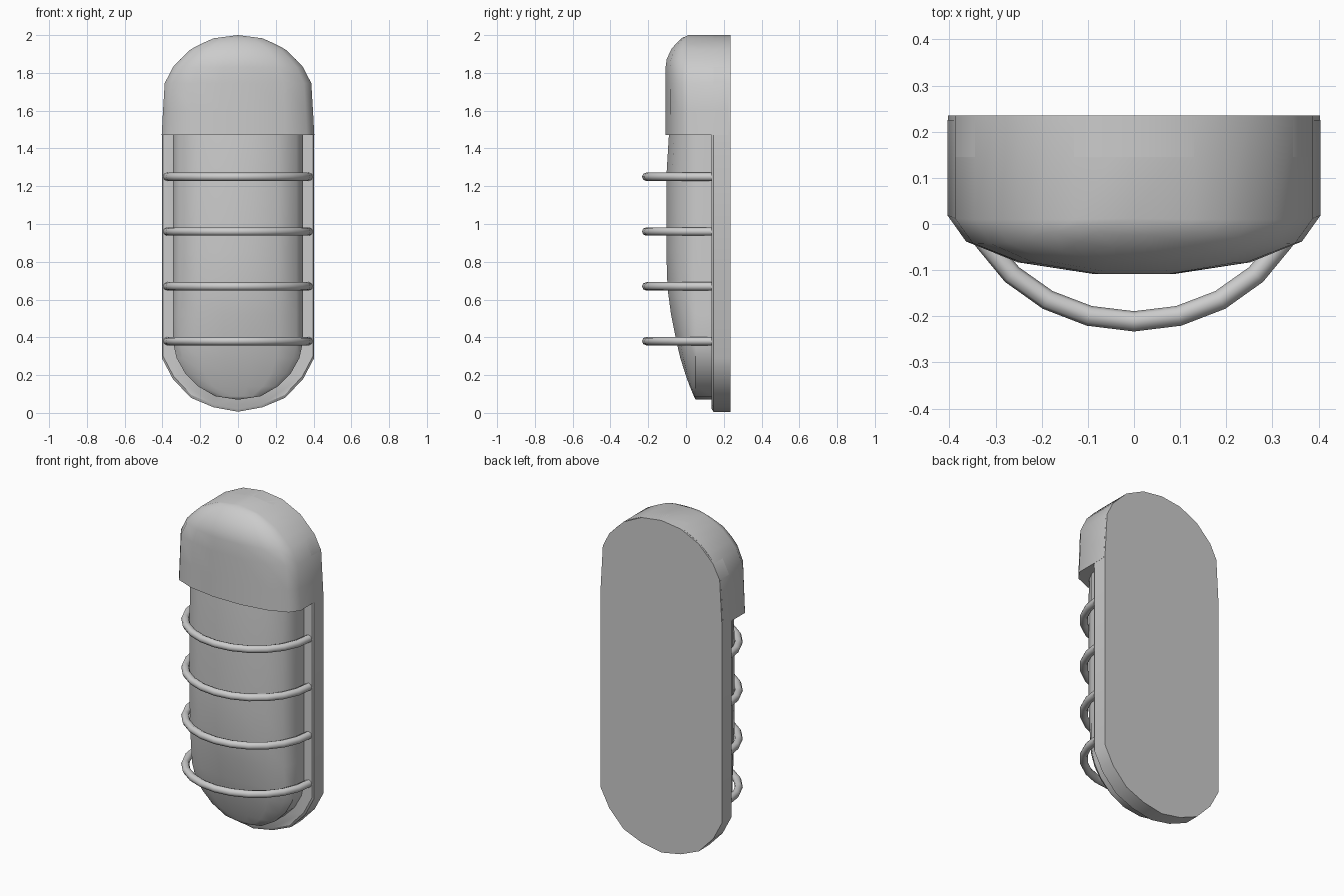
import bpy, bmesh
from math import sin, cos, pi, radians

if "Cube" in bpy.data.objects:
    bpy.data.objects.remove(bpy.data.objects["Cube"])


def finish(name, bm, angle):
    bmesh.ops.remove_doubles(bm, verts=bm.verts, dist=0.0005)
    bmesh.ops.dissolve_degenerate(bm, edges=bm.edges, dist=0.0005)
    bmesh.ops.recalc_face_normals(bm, faces=bm.faces)
    mesh = bpy.data.meshes.new(name)
    bm.to_mesh(mesh)
    bm.free()
    ob = bpy.data.objects.new(name, mesh)
    bpy.context.collection.objects.link(ob)
    bpy.ops.object.select_all(action='DESELECT')
    ob.select_set(True)
    bpy.context.view_layer.objects.active = ob
    bpy.ops.object.shade_smooth_by_angle(angle=radians(angle))
    return ob


def loft(name, rings, angle=32, cyclic=False):
    """Skin a list of equal-length closed rings and cap both ends."""
    bm = bmesh.new()
    rows = [[bm.verts.new(p) for p in r] for r in rings]
    n = len(rows[0])
    for a, b in zip(rows, rows[1:]):
        for i in range(n):
            j = (i + 1) % n
            bm.faces.new((a[i], a[j], b[j], b[i]))
    bm.faces.new(rows[0])
    bm.faces.new(rows[-1])
    return finish(name, bm, angle)


def bowed_section(w, z, front, shoulder, back, n=7):
    """Flat back and sides with a bowed front, at height z."""
    arc = []
    for i in range(n + 1):
        t = pi * i / n
        y = shoulder + (front - shoulder) * sin(t) / cos(pi / (2 * n))
        arc.append((w * cos(t), y, z))
    return [(w, back, z)] + arc + [(-w, back, z)]


# Back plate: long rounded outline, front edge slightly drawn in
half = [(0.13, 0.03), (0.25, 0.08), (0.345, 0.18), (0.403, 0.29), (0.403, 1.48),
        (0.388, 1.745), (0.345, 1.83), (0.25, 1.925), (0.13, 1.983)]
outline = [(0, 0.006)] + half + [(0, 2.0)] + [(-x, z) for x, z in reversed(half)]


def plate_ring(y, s):
    return [(x * s, y, 1 + (z - 1) * s) for x, z in outline]


loft("back_plate", [plate_ring(0.235, 1), plate_ring(0.145, 1), plate_ring(0.136, 0.985)])

# Hood: half width, height, front depth, shoulder depth
hood = [(0.404, 1.47, -0.108, 0.018), (0.397, 1.60, -0.108, 0.016),
        (0.388, 1.745, -0.108, 0.012), (0.345, 1.83, -0.108, 0.01),
        (0.305, 1.873, -0.102, 0.01), (0.25, 1.925, -0.078, 0.01),
        (0.19, 1.956, -0.052, 0.01), (0.13, 1.983, -0.024, 0.01),
        (0.0, 2.0, 0.012, 0.012)]
loft("hood", [bowed_section(w, z, f, s, 0.225) for w, z, f, s in hood], 38)

# Lens: bowed cover that narrows to a round lower end
lens = [(0.0, 0.07, 0.05), (0.12, 0.088, 0.042), (0.21, 0.14, 0.02), (0.28, 0.21, -0.005),
        (0.325, 0.29, -0.03), (0.343, 0.37, -0.049), (0.343, 0.52, -0.079),
        (0.343, 0.66, -0.098), (0.343, 0.85, -0.104), (0.343, 1.25, -0.104), (0.343, 1.48, -0.09)]
loft("lens", [bowed_section(w, z, f, 0.05, 0.15) for w, z, f in lens], 38)

# Guard wires: four half-ellipse rods rooted in the plate
R, A, B, Y0 = 0.022, 0.374, 0.346, 0.135
for k in range(4):
    z0 = 0.38 + 0.29 * k
    rings = []
    for i in range(13):
        t = pi * i / 12
        c, s = cos(t), sin(t)
        rings.append([((A + R * cos(q)) * c, Y0 - (B + R * cos(q)) * s, z0 + R * sin(q))
                      for q in (2 * pi * j / 8 for j in range(8))])
    loft(f"guard_wire_{k + 1}", rings, 50)
